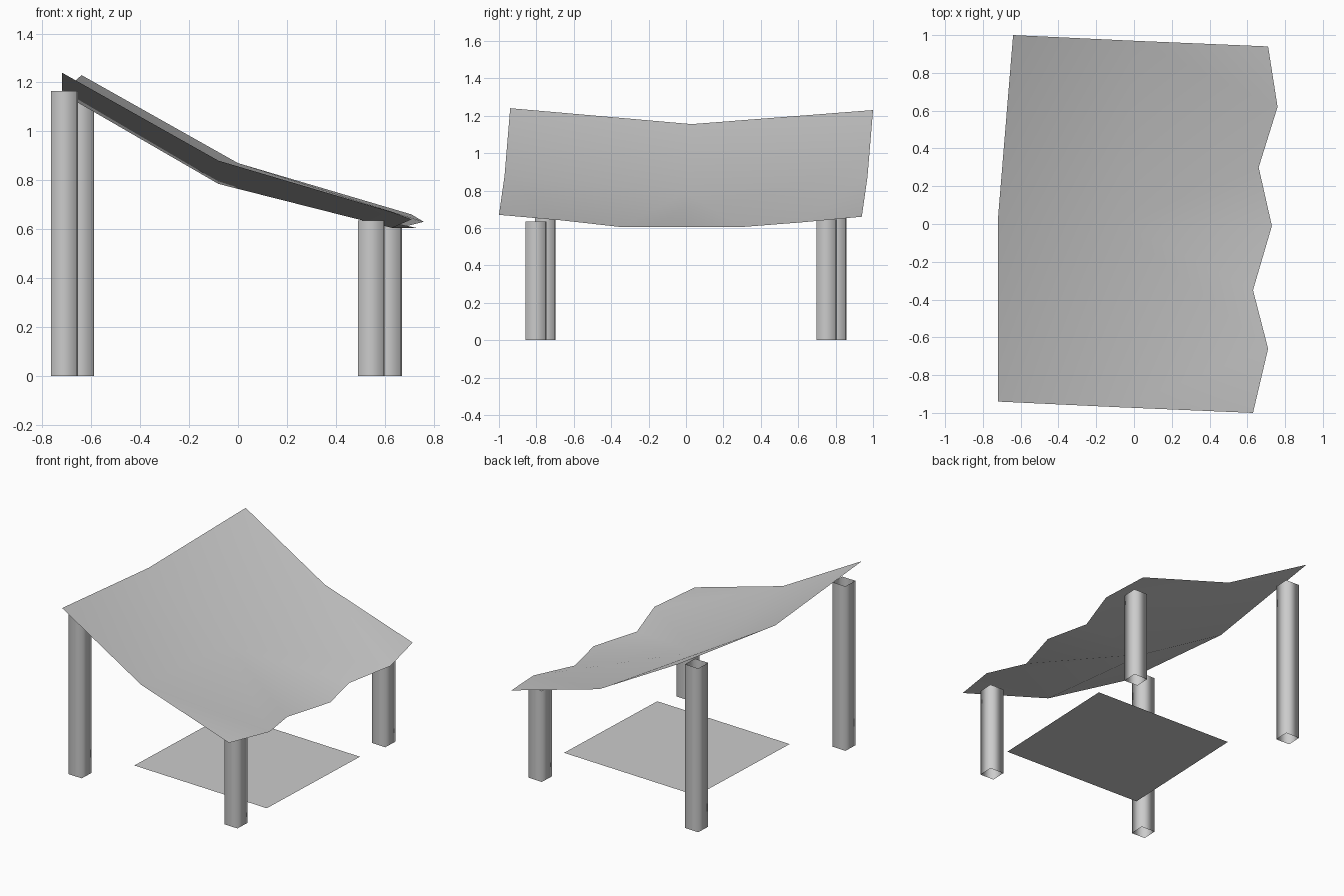
import bpy, bmesh, math
from mathutils import Matrix

cube = bpy.data.objects.get("Cube")
if cube:
    bpy.data.objects.remove(cube)

GREY = (0.6, 0.6, 0.6, 1)
mat = bpy.data.materials.new("plain grey")
mat.use_nodes = True
mat.diffuse_color = GREY
mat.node_tree.nodes["Principled BSDF"].inputs["Base Color"].default_value = GREY


def finish(name, bm):
    mesh = bpy.data.meshes.new(name)
    for face in bm.faces:
        face.smooth = True
    bm.to_mesh(mesh)
    bm.free()
    mesh.materials.append(mat)
    obj = bpy.data.objects.new(name, mesh)
    bpy.context.collection.objects.link(obj)
    return obj


# Sagging canopy: high edge, middle fold and zigzag low edge
bm = bmesh.new()
high = [bm.verts.new(p) for p in
        [(-0.72, -0.94, 1.24), (-0.72, 0.03, 1.155), (-0.64, 1.0, 1.23)]]
fold = [bm.verts.new(p) for p in
        [(-0.08, -0.97, 0.88), (-0.08, 0.0, 0.785), (0.0, 0.97, 0.87)]]
low = [bm.verts.new(p) for p in
       [(0.63, -1.0, 0.67), (0.71, -0.66, 0.64), (0.63, -0.35, 0.605),
        (0.73, -0.01, 0.605), (0.66, 0.3, 0.605), (0.76, 0.62, 0.63),
        (0.71, 0.94, 0.66)]]
for i in range(2):
    bm.faces.new((high[i], fold[i], fold[i + 1], high[i + 1]))
bm.faces.new((fold[0], low[0], low[1]))
bm.faces.new((fold[0], low[1], fold[1]))
for i in range(1, 5):
    bm.faces.new((fold[1], low[i], low[i + 1]))
bm.faces.new((fold[1], low[5], fold[2]))
bm.faces.new((fold[2], low[5], low[6]))
finish("canopy", bm)

# Open square posts, slightly turned like the canopy
TURN = math.radians(-2.4)
HALF = 0.053


def post(name, x, y, height):
    bm = bmesh.new()
    bmesh.ops.create_cube(bm, size=1)
    ends = [f for f in bm.faces if abs(f.normal.z) > 0.5]
    bmesh.ops.delete(bm, geom=ends, context="FACES_ONLY")
    bm.transform(Matrix.Translation((x, y, height / 2))
                 @ Matrix.Rotation(TURN, 4, "Z")
                 @ Matrix.Diagonal((2 * HALF, 2 * HALF, height, 1)))
    finish(name, bm)


post("tall_front_post", -0.71, -0.752, 1.165)
post("tall_back_post", -0.645, 0.802, 1.16)
post("short_front_post", 0.545, -0.802, 0.635)
post("short_back_post", 0.615, 0.752, 0.645)

# Thin ground mat
bm = bmesh.new()
bmesh.ops.create_grid(bm, x_segments=1, y_segments=1, size=0.5)
bm.transform(Matrix.Translation((0.103, -0.045, 0.035))
             @ Matrix.Rotation(TURN, 4, "Z")
             @ Matrix.Diagonal((1.07, 0.985, 1, 1)))
finish("ground_mat", bm)
